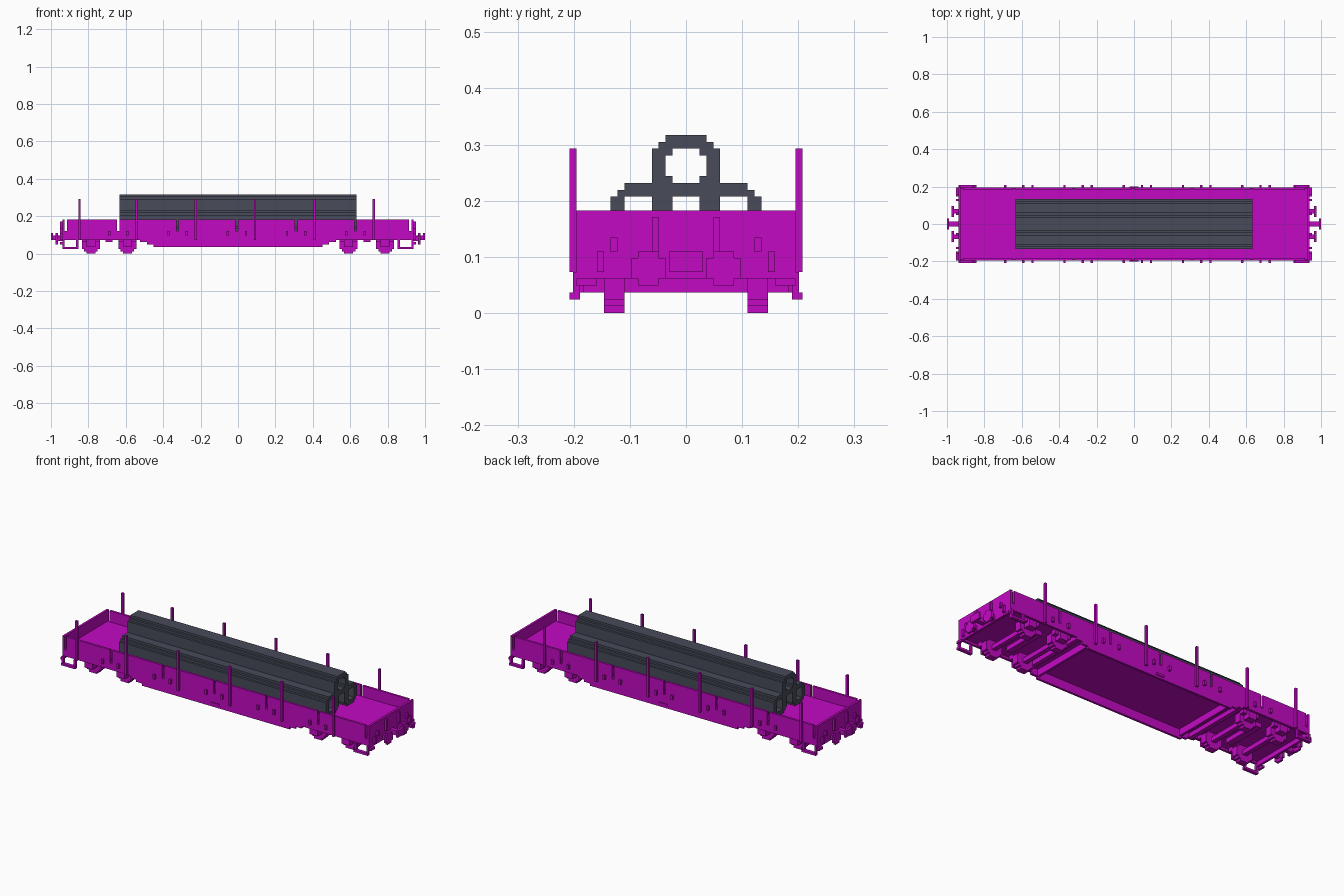
import bpy, bmesh
from mathutils import Vector

if "Cube" in bpy.data.objects:
    bpy.data.objects.remove(bpy.data.objects["Cube"], do_unlink=True)

U = 2 / 164  # one block of the grid; all sizes below are in blocks


def material(name, rgb):
    m = bpy.data.materials.new(name)
    m.use_nodes = True
    m.diffuse_color = (*rgb, 1)
    m.node_tree.nodes["Principled BSDF"].inputs["Base Color"].default_value = (*rgb, 1)
    return m


MAGENTA = material("magenta paint", (0.55, 0.003, 0.55))
SLATE = material("slate pipe", (0.065, 0.072, 0.102))


def finish(name, bm, mat):
    bmesh.ops.recalc_face_normals(bm, faces=bm.faces)
    bmesh.ops.scale(bm, vec=(U, U, U), verts=bm.verts)
    mesh = bpy.data.meshes.new(name)
    bm.to_mesh(mesh)
    bm.free()
    mesh.materials.append(mat)
    ob = bpy.data.objects.new(name, mesh)
    bpy.context.collection.objects.link(ob)
    return ob


def boxes(name, spans, mirror_x=False, mirror_y=False):
    """One object of blocks (x0, x1, y0, y1, z0, z1), optionally mirrored."""
    bm = bmesh.new()
    for sx in ((1, -1) if mirror_x else (1,)):
        for sy in ((1, -1) if mirror_y else (1,)):
            for x0, x1, y0, y1, z0, z1 in spans:
                vs = bmesh.ops.create_cube(bm, size=1)["verts"]
                for v in vs:
                    v.co.x = sx * ((x0 + x1) / 2 + v.co.x * (x1 - x0))
                    v.co.y = sy * ((y0 + y1) / 2 + v.co.y * (y1 - y0))
                    v.co.z = (z0 + z1) / 2 + v.co.z * (z1 - z0)
    return finish(name, bm, MAGENTA)


def stepped_loop(rows, centre, z0):
    """Stepped outline from half widths listed bottom to top."""
    right = []
    for i, w in enumerate(rows):
        for p in ((w, z0 + i), (w, z0 + i + 1)):
            if p not in right:
                right.append(p)
    left = [(-w, z) for w, z in reversed(right)]
    return [(centre + w, z) for w, z in right + left]


def extrude_loops(name, loops, axis, start, length, mat):
    """Fill loops (later ones are holes) across an axis and extrude them."""
    bm = bmesh.new()
    for loop in loops:
        vs = [bm.verts.new((start, a, z) if axis == "x" else (a, start, z)) for a, z in loop]
        for i, v in enumerate(vs):
            bm.edges.new((v, vs[i - 1]))
    bmesh.ops.triangle_fill(bm, edges=bm.edges[:], use_beauty=True)
    out = bmesh.ops.extrude_face_region(bm, geom=bm.faces[:], use_keep_orig=True)["geom"]
    step = Vector((length, 0, 0)) if axis == "x" else Vector((0, length, 0))
    bmesh.ops.translate(bm, vec=step, verts=[g for g in out if isinstance(g, bmesh.types.BMVert)])
    return finish(name, bm, mat)


# Pipe load: one on top of two
extrude_loops("top_pipe", [stepped_loop([3, 4, 5, 5, 5, 5, 5, 4, 3], 0, 17),
                           stepped_loop([2, 3, 3, 3, 2], 0, 19)], "x", -52, 104, SLATE)
for side, label in ((1, "back"), (-1, "front")):
    outer = stepped_loop([2.5, 3.5, 4.5, 4.5, 4.5, 4.5, 4.5, 3.5, 2.5], 6.5 * side, 10)
    inner = stepped_loop([2, 2, 2, 2, 2], 7 * side, 12)
    extrude_loops(label + "_lower_pipe", [outer, inner], "x", -52, 104, SLATE)

# Deck, end walls and side rails
boxes("deck", [(-76, 76, -15.5, 15.5, 7, 10)])
boxes("end_wall", [(76, 77, -16, 16, 5, 15)], mirror_x=True)
boxes("side_rail", [(-76, 76, 15, 16, 6, 9)], mirror_y=True)

# Drop sides split by narrow gaps, with hinge blocks beside each gap
gaps = [-53, -27, -1, 25, 51]
panels = zip([-75] + [g + 1 for g in gaps], gaps + [75])
boxes("drop_sides", [(a, b, 15, 16, 9, 15) for a, b in panels], mirror_y=True)
boxes("hinges", [(g + d, g + d + 1, 16, 17, 8, 10) for g in gaps for d in (-4, 4)], mirror_y=True)

# Upright stakes
boxes("stakes", [(x, x + 1, 16, 17, 6, 24) for x in (-70, -45, -19, 7, 33, 59)], mirror_y=True)

# Deep centre sill, stepped at its ends, and cross members
boxes("deep_sill", [(-43, 43, 15, 16, 5, 6), (-40, 40, 15, 16, 4, 5), (-37, 37, 15, 16, 3, 4)],
      mirror_y=True)
boxes("cross_members", [(36, 37, -15, 15, 4, 7), (41, 43, -15, 15, 5, 7), (55, 58, -9, 9, 5, 7)],
      mirror_x=True)
boxes("small_sill_box", [(-2, 2, 16, 16.4, 4, 5)], mirror_y=True)

# Wheelsets
axle_x = (48.5, 64.5)
boxes("axles", [(x - 1, x + 1, -9, 9, 3, 5) for x in axle_x], mirror_x=True)
boxes("axle_boxes", [(x - 2, x + 2, 12, 15, 3, 7) for x in axle_x]
      + [(x - 4, x + 4, 12, 14, 5, 7) for x in axle_x], mirror_x=True, mirror_y=True)
for x in axle_x:
    for sx in (1, -1):
        for y in (9, -12):
            extrude_loops("wheel", [stepped_loop([2, 3, 4, 4, 4, 4, 3, 2], x * sx, 0)],
                          "y", y, 3, MAGENTA)

# Corner steps
boxes("corner_steps", [(70, 77, 15.5, 17, 2, 3), (70, 71, 15.5, 16.5, 3, 6), (76, 77, 15.5, 16.5, 3, 6)],
      mirror_x=True, mirror_y=True)

# Couplers, buffers and end handrails
boxes("couplers", [(77, 81, -1, 1, 6, 8), (81, 82, -2.5, 2.5, 6, 9)], mirror_x=True)
boxes("buffer_shafts", [(77, 79, 4.5, 6.5, 5.5, 7.5)], mirror_x=True, mirror_y=True)
for x in (79, -80):
    for y in (5.5, -5.5):
        extrude_loops("buffer_plate", [stepped_loop([1.5, 2.5, 2.5, 2.5, 1.5], y, 4)],
                      "x", x, 1, MAGENTA)
boxes("end_fittings", [(77, 78, 4, 5, 9, 14), (77, 78, 10, 11, 9, 11), (77, 78, 12, 13, 6, 9),
                       (77, 78, 13, 16, 4, 5)], mirror_x=True, mirror_y=True)
